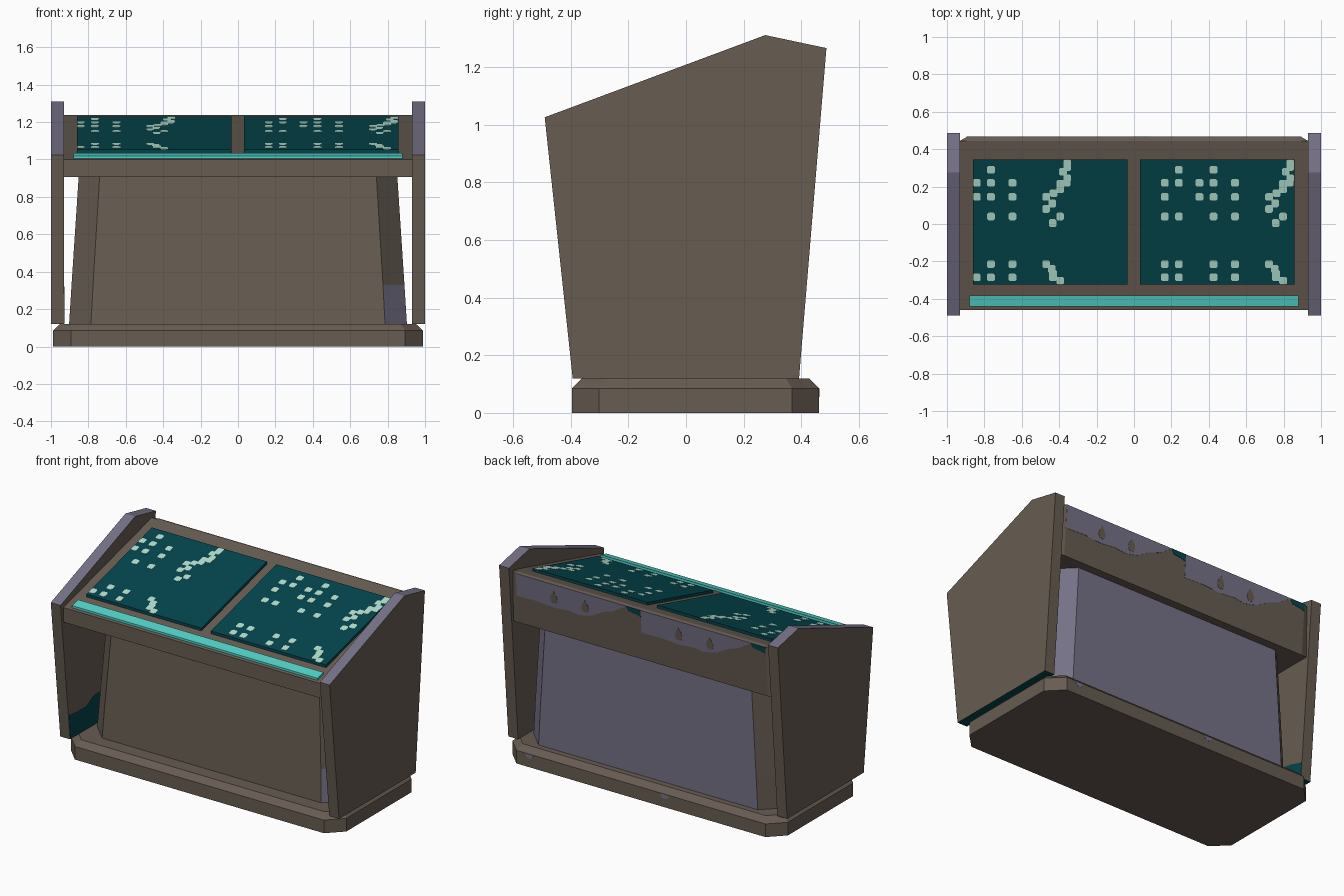
import bpy, bmesh, math

if "Cube" in bpy.data.objects:
    bpy.data.objects.remove(bpy.data.objects["Cube"])


def colour(name, r, g, b):
    m = bpy.data.materials.new(name)
    lin = [((c / 255 + 0.055) / 1.055) ** 2.4 for c in (r, g, b)]
    m.diffuse_color = (*lin, 1)
    m.use_nodes = True
    m.node_tree.nodes["Principled BSDF"].inputs["Base Color"].default_value = m.diffuse_color
    return m


BROWN = colour("brown metal", 103, 92, 82)
PURPLE = colour("worn purple grey", 118, 113, 135)
DARK = colour("dark teal", 2, 68, 76)
TEAL = colour("bright teal", 82, 210, 200)
PALE = colour("pale green light", 178, 222, 208)


def build(name, lofts, mats, rule=None):
    """Each loft is a list of rings with equal point counts, capped at both ends."""
    bm = bmesh.new()
    for rings in lofts:
        vs = [[bm.verts.new(p) for p in r] for r in rings]
        n = len(vs[0])
        for a, b in zip(vs, vs[1:]):
            for i in range(n):
                j = (i + 1) % n
                bm.faces.new((a[i], a[j], b[j], b[i]))
        bm.faces.new(vs[0][::-1])
        bm.faces.new(vs[-1])
    bmesh.ops.recalc_face_normals(bm, faces=bm.faces)
    bm.normal_update()
    if rule:
        for f in bm.faces:
            f.material_index = rule(f.normal, f.calc_center_median())
    me = bpy.data.meshes.new(name)
    bm.to_mesh(me)
    bm.free()
    for m in mats:
        me.materials.append(m)
    ob = bpy.data.objects.new(name, me)
    bpy.context.collection.objects.link(ob)
    return ob


def octagon(hx, y0, y1, c, z):
    return [(hx - c, y0, z), (hx, y0 + c, z), (hx, y1 - c, z), (hx - c, y1, z),
            (c - hx, y1, z), (-hx, y1 - c, z), (-hx, y0 + c, z), (c - hx, y0, z)]


# Base plinth with bevelled rim
build("base", [[octagon(0.988, -0.396, 0.462, 0.095, 0),
                octagon(0.988, -0.396, 0.462, 0.095, 0.085),
                octagon(0.952, -0.36, 0.427, 0.08, 0.12)]], [BROWN])


# Tapered pedestal: back and one back corner are purple, one front corner partly
def pedestal_rule(n, c):
    if n.y > 0.9 or (n.y > 0.3 and n.x > 0.3):
        return 1
    return 1 if n.x > 0.3 and c.z < 0.33 else 0


build("pedestal", [[octagon(0.903, -0.27, 0.388, 0.117, 0.12),
                    octagon(0.890, -0.258, 0.388, 0.115, 0.33),
                    octagon(0.852, -0.225, 0.386, 0.112, 0.906)]], [BROWN, PURPLE], pedestal_rule)

# Side panels with worn top edges; the left one has a dark stain along the inner foot
SIDE = [(-0.393, 0.12), (0.392, 0.12), (0.487, 1.265), (0.275, 1.31), (-0.49, 1.025)]
STAIN = [(-0.39, 0.122), (0.39, 0.122), (0.40, 0.22), (0.3, 0.25), (0.15, 0.27), (0.0, 0.32),
         (-0.15, 0.31), (-0.22, 0.27), (-0.32, 0.27), (-0.403, 0.28)]


def side_rule(n, c):
    return 1 if n.z > 0.5 else 2 if n.z < -0.5 else 0


for s, label in ((-1, "left"), (1, "right")):
    build(label + "_side_panel", [[[(s * x, y, z) for y, z in SIDE] for x in (0.93, 1.0)]],
          [BROWN, PURPLE, DARK], side_rule)
build("left_foot_stain", [[[(x, y, z) for y, z in STAIN] for x in (-0.93, -0.9285)]], [DARK])

# Sloped console body, its back corners slightly clipped
DESK = [(-0.46, 0.905), (-0.46, 1.0), (0.445, 1.238), (0.465, 1.233), (0.44, 0.905)]
build("console_body", [[[(x, min(y, lim), z) for y, z in DESK]
                        for x, lim in ((-0.93, 0.445), (-0.895, 1), (0.895, 1), (0.93, 0.445))]], [BROWN])


def desk_z(y):
    return 1.0 + (y + 0.46) * 0.238 / 0.905


def on_desk(points, low, high):
    return [[(x, y, desk_z(y) + h) for x, y in points] for h in (low, high)]


def rect(x0, x1, y0, y1):
    return [(x0, y0), (x1, y0), (x1, y1), (x0, y1)]


# Screens and front light strip
for label, x0 in (("left", -0.86), ("right", 0.033)):
    build(label + "_screen", [on_desk(rect(x0, x0 + 0.825, -0.324, 0.346), -0.003, 0.018)], [DARK])
build("light_strip", [on_desk(rect(-0.88, 0.88, -0.442, -0.382), -0.003, 0.014)], [TEAL])

# Indicator lights: columns of dots at lettered rows, plus stepped traces
ROWS = dict(A=0.29, B=0.22, C=0.145, D=0.04, E=-0.215, F=-0.285)
COLUMNS = {-0.84: "BCF", -0.765: "ABCDEF", -0.65: "BCDEF", 0.165: "BCDEF", 0.24: "ABDEF",
           0.35: "BC", 0.425: "ABCDEF", 0.54: "BCDEF"}
TRACE = [(0.113, 0.324), (0.113, 0.305), (0.09, 0.28), (0.113, 0.245), (0.11, 0.22), (0.075, 0.215),
         (0.075, 0.185), (0.04, 0.165), (0, 0.145), (0.033, 0.11), (0, 0.08), (0.075, 0.04), (0.035, 0.005),
         (0, -0.215), (0.03, -0.24), (0.037, -0.265), (0.037, -0.285), (0.075, -0.303)]
dots = [(x, ROWS[r]) for x, rows in COLUMNS.items() for r in rows]
dots += [(x0 + dx, y) for x0 in (-0.47, 0.722) for dx, y in TRACE]


# Square dot with clipped corners
def dot(cx, cy, h=0.0205, c=0.007):
    return [(cx + sx, cy + sy) for sx, sy in ((c - h, -h), (h - c, -h), (h, c - h), (h, h - c),
                                              (h - c, h), (c - h, h), (-h, h - c), (-h, c - h))]


build("indicator_lights", [on_desk(dot(x, y), 0.0175, 0.0195) for x, y in dots], [PALE])


# Chipped paint on the console back, the same pattern on each half
def on_back(points, low, high):
    return [[(x, 0.465 + (z - 1.233) * 0.025 / 0.328 + h, z) for x, z in points] for h in (low, high)]


PAINT = [(0, 0), (0.9, 0), (0.86, 0.015), (0.78, 0.06), (0.7, 0.085), (0.6, 0.135), (0.5, 0.155),
         (0.42, 0.145), (0.3, 0.155), (0.15, 0.145), (0, 0.15)]
CHIP = [(0.88, 0), (1, 0), (1, 0.045), (0.95, 0.035), (0.9, 0.03)]
DROP = [(0, 0.045), (0.02, 0.075), (0.026, 0.1), (0.015, 0.125), (-0.015, 0.125), (-0.026, 0.1), (-0.02, 0.075)]
paint, chips, drops = [], [], []
for start in (0.895, 0.0):
    def tile(pts):
        return [(start - u * 0.895, 1.233 - d) for u, d in pts]
    paint.append(on_back(tile(PAINT), -0.001, 0.0015))
    chips.append(on_back(tile(CHIP), -0.001, 0.002))
    for u in (0.3, 0.55):
        drops.append(on_back([(start - u * 0.895 + a, 1.233 - d) for a, d in DROP], 0.0, 0.003))
build("back_worn_paint", paint, [PURPLE])
build("back_teal_chips", chips, [DARK])
build("back_drop_marks", drops, [BROWN])

# Small worn spots on the rear rim of the base
build("base_spots", [[[(cx + 0.03 * math.cos(i * math.pi / 5), y, 0.084 - 0.03 * math.sin(i * math.pi / 5))
                       for i in range(6)] for y in (0.461, 0.4635)] for cx in (-0.17, 0.8)], [PURPLE])
